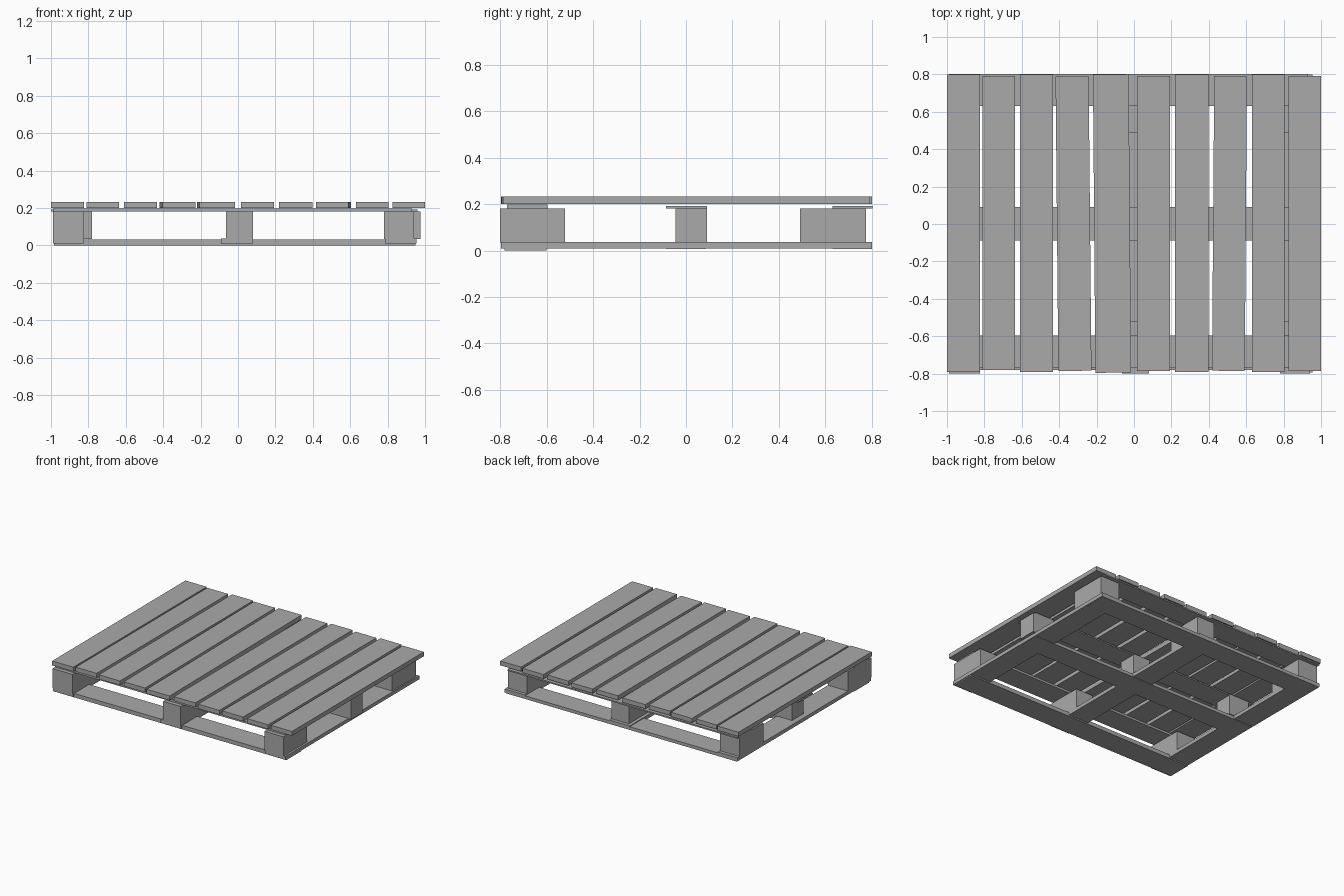
import bpy
import math

cube = bpy.data.objects.get("Cube")
if cube:
    bpy.data.objects.remove(cube, do_unlink=True)

# Single weathered grey for all timber
wood = bpy.data.materials.new("grey_wood")
wood.use_nodes = True
colour = (0.4, 0.4, 0.4, 1)
wood.diffuse_color = colour
wood.node_tree.nodes["Principled BSDF"].inputs["Base Color"].default_value = colour


def box(name, x, y, z, skew=0):
    """Box spanning three (low, high) ranges, turned by a small offset over its length."""
    bpy.ops.mesh.primitive_cube_add(
        size=1, location=[sum(r) / 2 for r in (x, y, z)])
    ob = bpy.context.object
    ob.name = name
    ob.scale = [r[1] - r[0] for r in (x, y, z)]
    ob.rotation_euler.z = -math.atan2(skew, y[1] - y[0])
    ob.data.materials.append(wood)
    return ob


# Deck slats: left edge, right edge, front end, back end, skew
slats = [
    (-1.0, -.823, -.79, .80, 0), (-.81, -.635, -.78, .79, 0),
    (-.61, -.433, -.79, .80, 0), (-.412, -.235, -.785, .79, -.015),
    (-.213, -.022, -.795, .80, -.013), (.015, .193, -.785, .79, 0),
    (.22, .397, -.79, .80, 0), (.423, .598, -.785, .79, .012),
    (.63, .805, -.79, .80, 0), (.825, 1.0, -.785, .79, 0),
]
for i, (x0, x1, y0, y1, skew) in enumerate(slats):
    box(f"deck_slat_{i + 1}", (x0, x1), (y0, y1), (.199, .232), skew)

# Thin cross boards beneath the deck
box("front_deck_bearer", (-.99, .93), (-.77, -.595), (.181, .197))
box("middle_deck_bearer", (-1.0, .96), (-.087, .09), (.181, .191))
box("back_deck_bearer", (-.99, .93), (.63, .802), (.181, .191))

# Spacer blocks in three rows
rows = {
    "front": ((-.80, -.52), [(-.99, -.823), (-.065, .08), (.78, .94)]),
    "middle": ((-.045, .09), [(-.95, -.78), (-.065, .08), (.80, .977)]),
    "back": ((.49, .775), [(-.99, -.825), (-.065, .08), (.785, .945)]),
}
for row, (y, columns) in rows.items():
    for side, x in zip(("right", "centre", "left"), columns):
        box(f"{row}_{side}_block", x, y, (.034, .181))

# Base runners from front to back
runners = {"right": (-.99, -.823), "centre": (-.09, .08), "left": (.785, .955)}
for side, x in runners.items():
    box(f"{side}_base_runner", x, (-.795, .80), (.009, .036))

# Base cross boards
box("front_base_board", (-.985, .95), (-.78, -.60), (0, .03))
box("middle_base_board", (-.985, .95), (-.087, .087), (.006, .03))
box("back_base_board", (-.985, .95), (.63, .80), (.006, .03))
